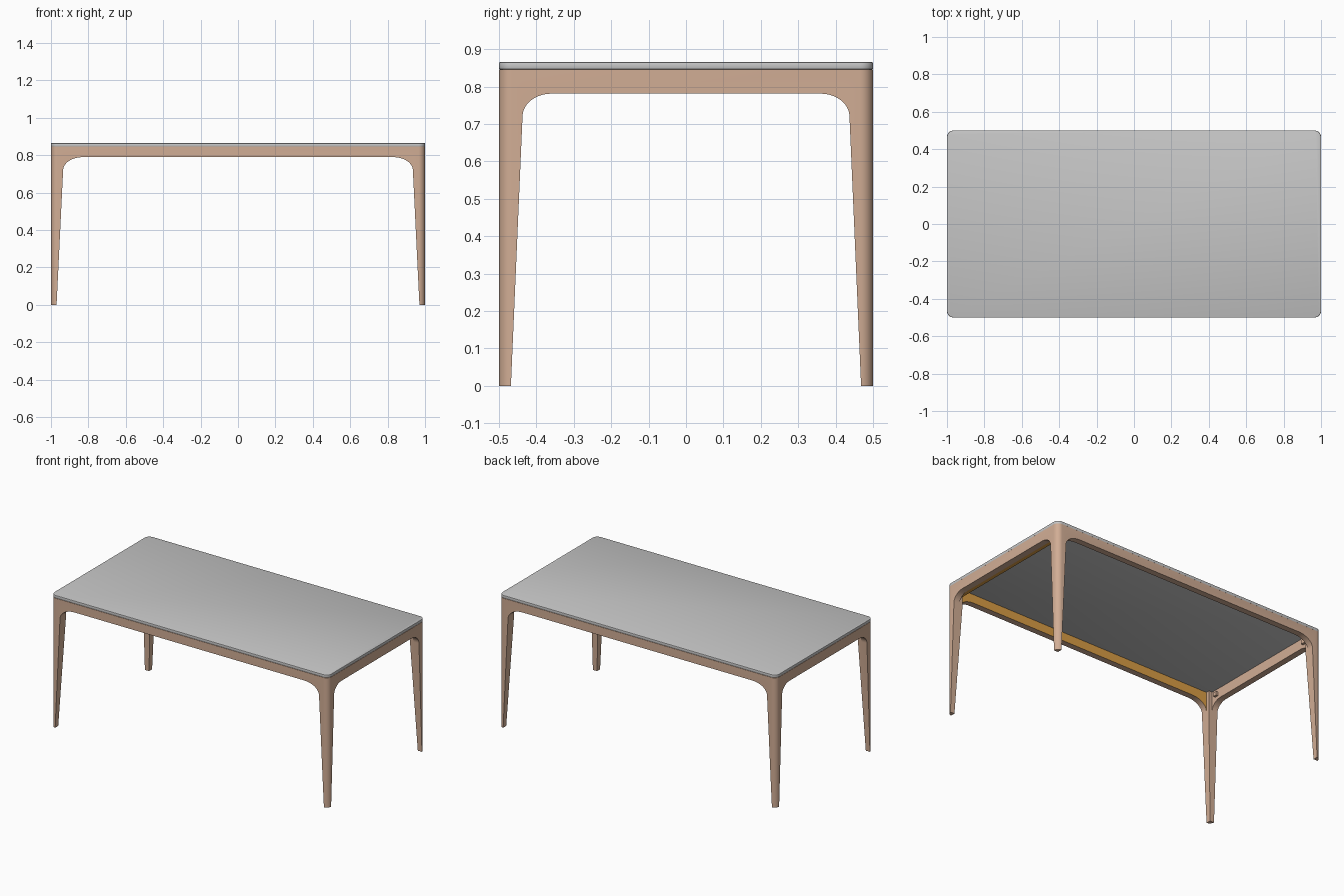
import bpy, bmesh, math

cube = bpy.data.objects.get("Cube")
if cube:
    bpy.data.objects.remove(cube, do_unlink=True)

HX, HY = 1.0, 0.5            # half length and half depth
FRAME_TOP, TOP = 0.846, 0.865
RAIL = 0.04                  # rail thickness
POST_X, POST_Y = 0.935, 0.437


def material(name, rgb):
    m = bpy.data.materials.new(name)
    m.use_nodes = True
    m.diffuse_color = (*rgb, 1)
    m.node_tree.nodes["Principled BSDF"].inputs["Base Color"].default_value = (*rgb, 1)
    return m


wood = material("pale wood", (0.64, 0.42, 0.30))
amber = material("amber wood", (0.70, 0.34, 0.06))
grey = material("grey top", (0.57, 0.57, 0.57))


def prism(name, points, direction, mat=None):
    """Extrude a closed outline of 3D points along a direction."""
    bm = bmesh.new()
    face = bm.faces.new([bm.verts.new(p) for p in points])
    ext = bmesh.ops.extrude_face_region(bm, geom=[face])
    verts = [g for g in ext["geom"] if isinstance(g, bmesh.types.BMVert)]
    bmesh.ops.translate(bm, verts=verts, vec=direction)
    bmesh.ops.recalc_face_normals(bm, faces=bm.faces)
    mesh = bpy.data.meshes.new(name)
    bm.to_mesh(mesh)
    bm.free()
    ob = bpy.data.objects.new(name, mesh)
    bpy.context.collection.objects.link(ob)
    if mat:
        mesh.materials.append(mat)
    return ob


def box(name, x0, x1, y0, y1, z0, z1, mat=None):
    return prism(name, [(x0, y0, z0), (x1, y0, z0), (x1, y1, z0), (x0, y1, z0)],
                 (0, 0, z1 - z0), mat)


def rounded_rect(z, r=0.035, steps=8):
    pts = []
    for k, (sx, sy) in enumerate([(1, 1), (-1, 1), (-1, -1), (1, -1)]):
        for i in range(steps + 1):
            a = math.pi / 2 * (k + i / steps)
            pts.append((sx * (HX - r) + r * math.cos(a),
                        sy * (HY - r) + r * math.sin(a), z))
    return pts


def arch(foot, knee, flat, z_knee, z_top, steps=10):
    """Outline of the opening between two tapered legs."""
    half = [(foot + 0.0005, -0.01)]
    for i in range(steps + 1):
        a = math.pi / 2 * i / steps
        half.append((flat + (knee - flat) * math.cos(a),
                     z_knee + (z_top - z_knee) * math.sin(a)))
    return half + [(-u, z) for u, z in reversed(half)]


def activate(ob):
    bpy.ops.object.select_all(action="DESELECT")
    bpy.context.view_layer.objects.active = ob
    ob.select_set(True)


def cut(ob, cutter):
    activate(ob)
    mod = ob.modifiers.new("cut", "BOOLEAN")
    mod.operation, mod.solver, mod.object = "DIFFERENCE", "EXACT", cutter
    bpy.ops.object.modifier_apply(modifier=mod.name)
    bpy.data.objects.remove(cutter, do_unlink=True)


# Legs and rails: one rounded block, arched on both axes and hollowed
frame = prism("leg_frame", rounded_rect(0), (0, 0, FRAME_TOP), wood)
long_arch = arch(0.97, POST_X, 0.83, 0.72, 0.79)
side_arch = arch(0.468, POST_Y, 0.36, 0.72, 0.781)
cut(frame, prism("long_cutter", [(u, -0.7, z) for u, z in long_arch], (0, 1.4, 0)))
cut(frame, prism("side_cutter", [(-1.2, u, z) for u, z in side_arch], (2.4, 0, 0)))
cut(frame, box("hollow_long", -POST_X, POST_X, -HY + RAIL, HY - RAIL, 0.7, 0.9))
cut(frame, box("hollow_side", -HX + RAIL, HX - RAIL, -POST_Y, POST_Y, 0.7, 0.9))

# Inner faces of the long rails are amber
frame.data.materials.append(amber)
for p in frame.data.polygons:
    if abs(p.normal.y) > 0.9 and abs(abs(p.center.y) - (HY - RAIL)) < 0.001:
        p.material_index = 1

# Lining strip inside one end rail
box("end_lining", 0.935, HX - RAIL, -POST_Y, POST_Y, 0.782, FRAME_TOP, amber)

# Small cleats beside the posts at the other end
for side, s in (("front", -1), ("back", 1)):
    y0, y1 = sorted((s * 0.385, s * 0.41))
    box("cleat_" + side, -HX + RAIL, -0.945, y0, y1, 0.80, 0.825, wood)

# Table top
top = prism("table_top", rounded_rect(FRAME_TOP), (0, 0, TOP - FRAME_TOP), grey)
activate(top)
bev = top.modifiers.new("edge", "BEVEL")
bev.width, bev.segments, bev.limit_method = 0.003, 2, "ANGLE"
bev.angle_limit = math.radians(50)
bpy.ops.object.modifier_apply(modifier=bev.name)

for ob in (frame, top):
    activate(ob)
    bpy.ops.object.shade_smooth_by_angle(angle=math.radians(30))
